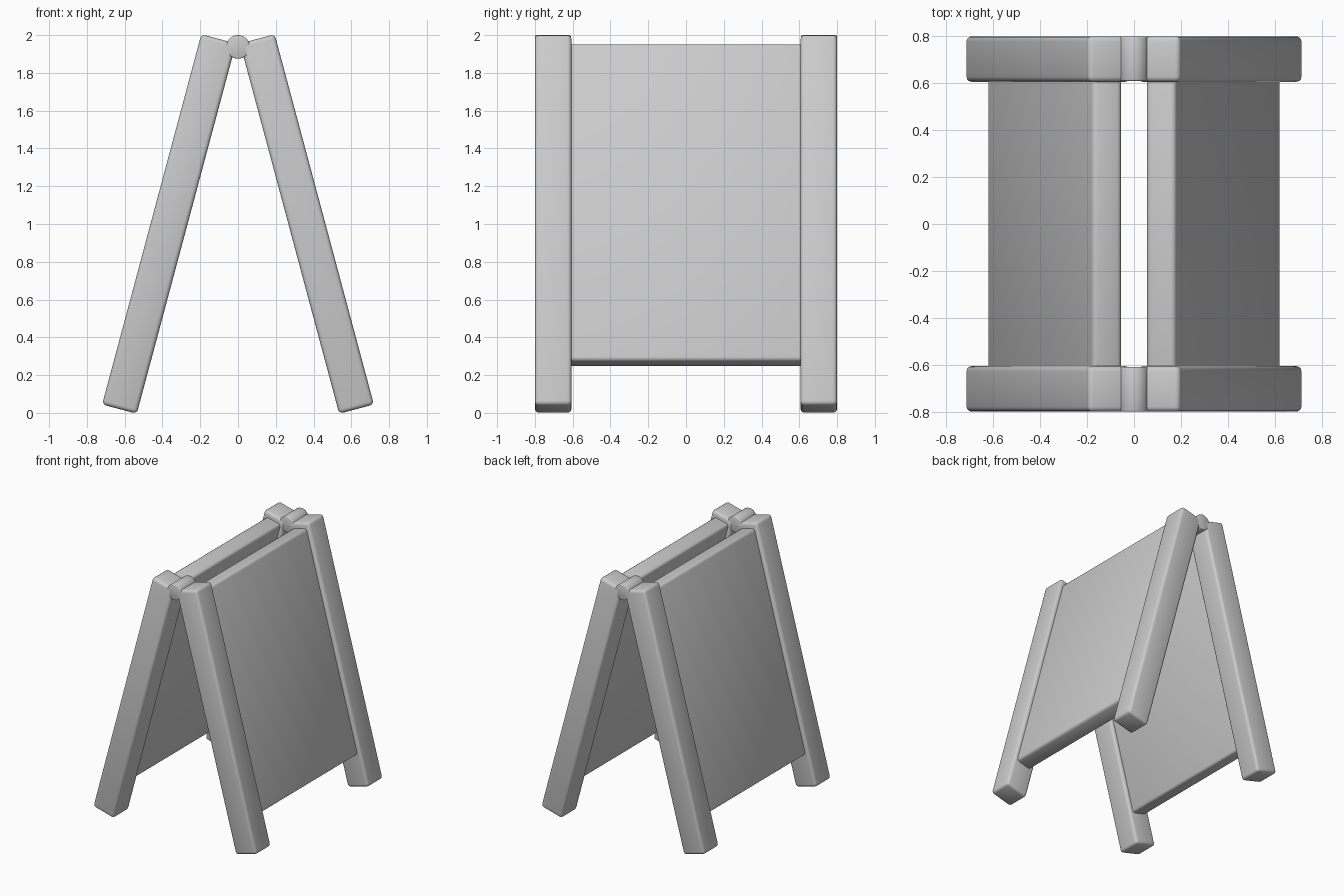
import bpy
from math import radians, sin, cos, tan

if "Cube" in bpy.data.objects:
    bpy.data.objects.remove(bpy.data.objects["Cube"])

TILT = radians(15)


def finish(ob, name, bevel, segments):
    """Name the part, round its edges and shade it smooth."""
    ob.name = name
    ob.data.name = name
    bpy.ops.object.transform_apply(location=False, rotation=False, scale=True)
    mod = ob.modifiers.new("rounded_edges", 'BEVEL')
    mod.width = bevel
    mod.segments = segments
    mod.limit_method = 'ANGLE'
    mod.angle_limit = radians(40)
    bpy.ops.object.shade_smooth()
    return ob


def tilted_box(name, side, centre, size, bevel):
    """Rounded box leaning towards the ridge; side is -1 (left) or 1 (right)."""
    x, y, z = centre
    bpy.ops.mesh.primitive_cube_add(size=1, location=(side * x, y, z),
                                    rotation=(0, -side * TILT, 0))
    ob = bpy.context.object
    ob.scale = size
    return finish(ob, name, bevel, 3)


LEG_X = 0.365                               # leg centre at mid height
PANEL_Z = 1.10
PANEL_X = LEG_X - (PANEL_Z - 1.0) * tan(TILT)

for side, side_name in ((-1, "left"), (1, "right")):
    # Two legs per frame
    for end, end_name in ((-1, "front"), (1, "back")):
        tilted_box(f"{side_name}_{end_name}_leg", side,
                   (LEG_X, end * 0.703, 1.0), (0.19, 0.194, 2.029), 0.022)
    # Board between the legs, its ends let into them
    tilted_box(f"{side_name}_board", side,
               (PANEL_X, 0, PANEL_Z), (0.13, 1.26, 1.739), 0.022)

# Hinge barrels at the ridge
for end, end_name in ((-1, "front"), (1, "back")):
    bpy.ops.mesh.primitive_cylinder_add(vertices=32, radius=0.0625, depth=0.19,
                                        location=(0, end * 0.705, 1.9375),
                                        rotation=(radians(90), 0, 0))
    finish(bpy.context.object, f"{end_name}_hinge", 0.006, 2)
